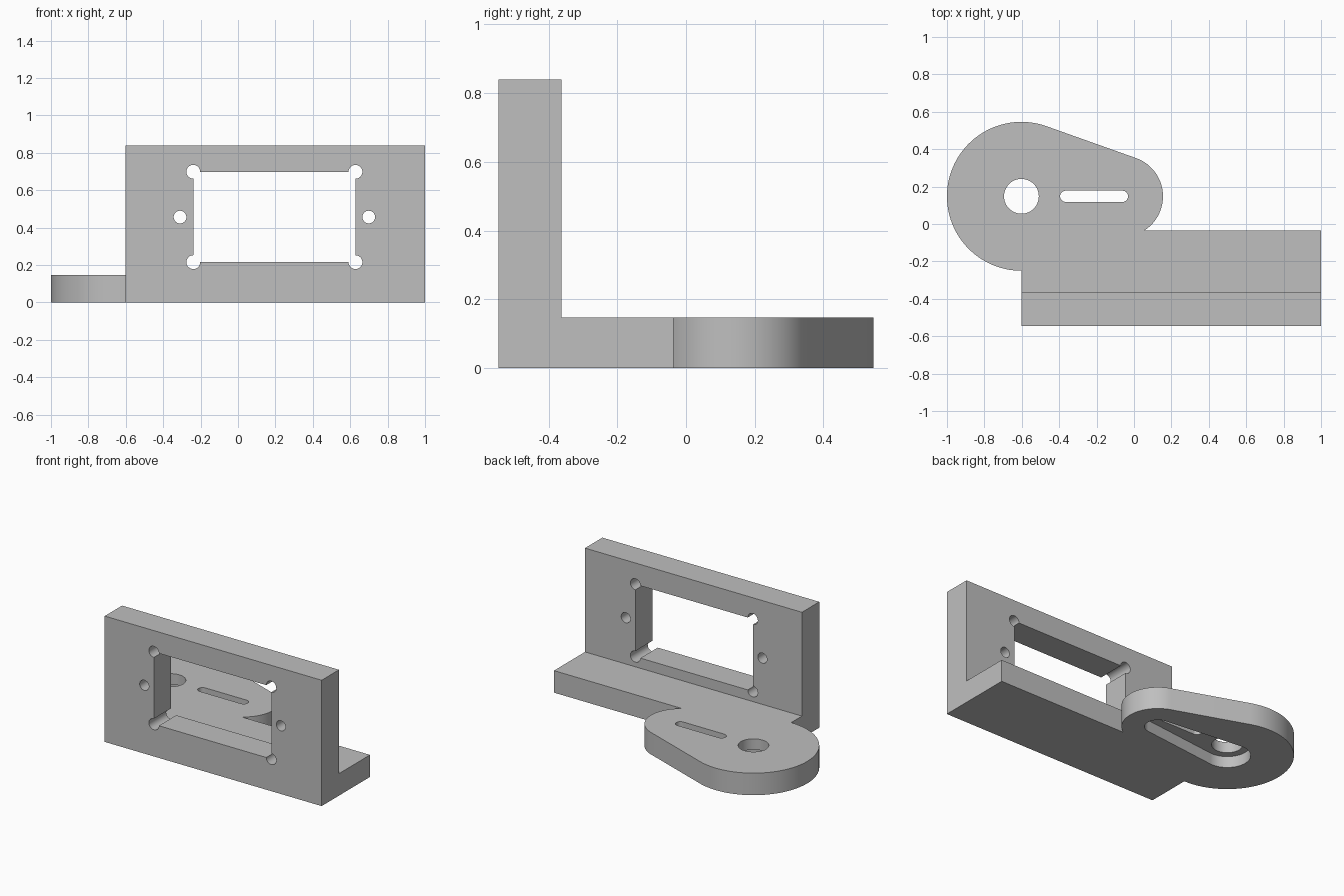
import bpy, bmesh
from math import cos, sin, asin, pi, radians
from mathutils import Vector

cube = bpy.data.objects.get("Cube")
if cube:
    bpy.data.objects.remove(cube, do_unlink=True)

# Main dimensions
LEFT, RIGHT, FRONT, BACK = -0.602, 1.0, -0.546, -0.036
FLOOR, HEIGHT, WALL_BACK = 0.147, 0.84, -0.363
HUB, TIP, MID = -0.602, -0.062, 0.148     # arm centres in x, shared y
HUB_R, TIP_R = 0.398, 0.217

grey = bpy.data.materials.new("plain grey")
grey.use_nodes = True
grey.diffuse_color = (0.52, 0.52, 0.52, 1)
grey.node_tree.nodes["Principled BSDF"].inputs["Base Color"].default_value = grey.diffuse_color


def arc(cx, cy, r, start, end, steps=48):
    """Points along an arc, both ends included."""
    angles = [start + (end - start) * i / steps for i in range(steps + 1)]
    return [(cx + r * cos(a), cy + r * sin(a)) for a in angles]


def circle(cx, cy, r, steps=48):
    return arc(cx, cy, r, 0, 2 * pi, steps)[:-1]


def rectangle(x0, x1, y0, y1):
    return [(x0, y0), (x1, y0), (x1, y1), (x0, y1)]


def teardrop(x0, r0, x1, r1, y):
    """Two round ends joined by tangent lines."""
    t = pi / 2 - asin((r0 - r1) / (x1 - x0))
    return arc(x0, y, r0, t, 2 * pi - t) + arc(x1, y, r1, -t, t)


def prism(name, outline, low, high, upright=False):
    """Extrude an outline along z, or along y when upright."""
    place = (lambda u, v: Vector((u, low, v))) if upright else (lambda u, v: Vector((u, v, low)))
    travel = Vector((0, high - low, 0)) if upright else Vector((0, 0, high - low))
    bm = bmesh.new()
    face = bm.faces.new([bm.verts.new(place(u, v)) for u, v in outline])
    new = bmesh.ops.extrude_face_region(bm, geom=[face])["geom"]
    bmesh.ops.translate(bm, verts=[g for g in new if isinstance(g, bmesh.types.BMVert)], vec=travel)
    bmesh.ops.recalc_face_normals(bm, faces=bm.faces)
    mesh = bpy.data.meshes.new(name)
    bm.to_mesh(mesh)
    bm.free()
    mesh.materials.append(grey)
    obj = bpy.data.objects.new(name, mesh)
    bpy.context.collection.objects.link(obj)
    return obj


def combine(target, tool, operation):
    """Apply an exact boolean and discard the tool."""
    mod = target.modifiers.new(operation, 'BOOLEAN')
    mod.operation, mod.solver, mod.object = operation, 'EXACT', tool
    graph = bpy.context.evaluated_depsgraph_get()
    result = bpy.data.meshes.new_from_object(target.evaluated_get(graph))
    target.modifiers.clear()
    target.data = result
    bpy.data.objects.remove(tool, do_unlink=True)


# Floor plate and rounded arm share one outline
lean = pi / 2 - asin((HUB_R - TIP_R) / (TIP - HUB))
meet = asin((BACK - MID) / TIP_R)
outline = arc(HUB, MID, HUB_R, lean, 1.5 * pi, 64)
outline += [(LEFT, FRONT), (RIGHT, FRONT), (RIGHT, BACK)]
outline += arc(TIP, MID, TIP_R, meet, lean, 40)
bracket = prism("mounting_bracket", outline, 0, FLOOR)

# Upright wall
wall = prism("wall", rectangle(LEFT, RIGHT, 0, HEIGHT), FRONT, WALL_BACK, True)
combine(bracket, wall, 'UNION')
bm = bmesh.new()
bm.from_mesh(bracket.data)
bmesh.ops.dissolve_limit(bm, angle_limit=radians(0.1), verts=bm.verts, edges=bm.edges)
bm.to_mesh(bracket.data)
bm.free()

# Window with round corner reliefs, and a screw hole on each side
X0, X1, Z0, Z1 = -0.239, 0.628, 0.215, 0.698
cuts = [rectangle(X0, X1, Z0, Z1)]
cuts += [circle(x, z, 0.037, 32) for x in (X0, X1) for z in (Z0, Z1)]
cuts += [circle(x, 0.456, 0.034, 32) for x in (X0 - 0.071, X1 + 0.071)]
for cut in cuts:
    combine(bracket, prism("cutter", cut, FRONT - 0.1, WALL_BACK + 0.1, True), 'DIFFERENCE')

# Pocket under the arm, then the shaft hole and slot through it
pocket = teardrop(HUB, 0.14, TIP, 0.08, MID)
combine(bracket, prism("cutter", pocket, -0.1, 0.075), 'DIFFERENCE')
for cut in (circle(HUB, MID, 0.093), teardrop(-0.365, 0.03, TIP, 0.03, MID)):
    combine(bracket, prism("cutter", cut, -0.1, FLOOR + 0.1), 'DIFFERENCE')

# Smooth curved walls, crisp edges
bpy.ops.object.select_all(action='DESELECT')
bracket.select_set(True)
bpy.context.view_layer.objects.active = bracket
bpy.ops.object.shade_smooth_by_angle(angle=radians(25))
